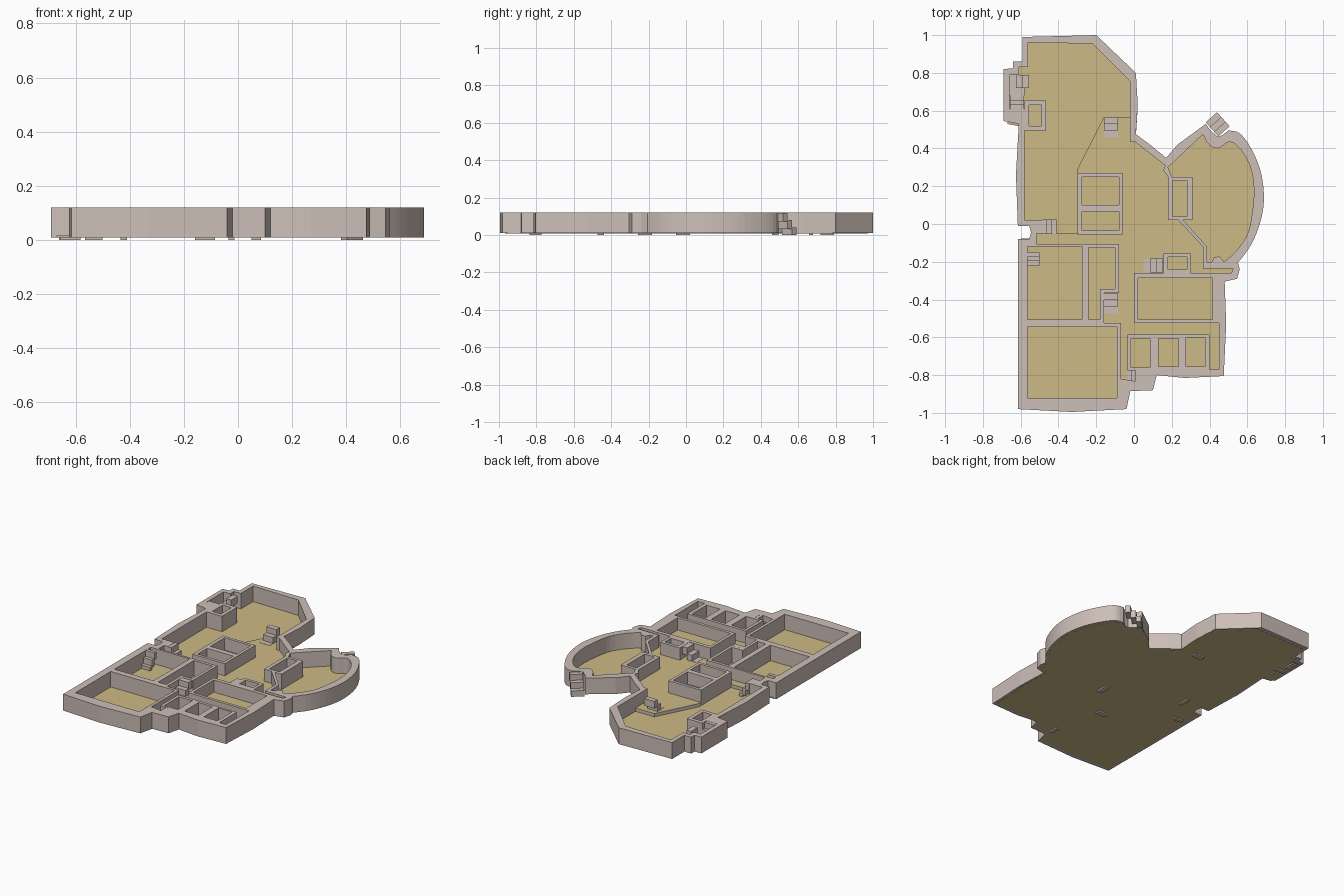
import bpy, bmesh, math
from mathutils import Matrix, Vector


def material(name, rgb):
    m = bpy.data.materials.new(name)
    m.diffuse_color = (*rgb, 1)
    return m


STONE = material("pale_stone", (0.61, 0.52, 0.475))
SAND = material("sand_floor", (0.61, 0.49, 0.24))


def rect(x0, x1, y0, y1):
    return [(x0, y0), (x1, y0), (x1, y1), (x0, y1)]


def smooth(pts, n=4):
    """Rounded run of points through pts (Catmull-Rom)."""
    p = [Vector(q) for q in pts]
    p = [p[0]] + p + [p[-1]]
    out = []
    for a, b, c, d in zip(p, p[1:], p[2:], p[3:]):
        for i in range(n):
            t = i / n
            v = 0.5 * (2 * b + (c - a) * t + (2 * a - 5 * b + 4 * c - d) * t * t
                       + (3 * b - a - 3 * c + d) * t ** 3)
            out.append((v.x, v.y))
    return out + [tuple(pts[-1])]


def slab(name, loops, z0, z1, mats):
    """Extruded plan; loops inside loops become holes and islands."""
    cu = bpy.data.curves.new(name, 'CURVE')
    cu.dimensions = '2D'
    cu.fill_mode = 'BOTH'
    cu.extrude = (z1 - z0) / 2
    for loop in loops:
        s = cu.splines.new('POLY')
        s.points.add(len(loop) - 1)
        for pt, (x, y) in zip(s.points, loop):
            pt.co = (x, y, 0, 1)
        s.use_cyclic_u = True
    tmp = bpy.data.objects.new(name + "_plan", cu)
    bpy.context.collection.objects.link(tmp)
    bpy.context.view_layer.update()
    me = bpy.data.meshes.new_from_object(tmp.evaluated_get(bpy.context.evaluated_depsgraph_get()))
    bpy.data.objects.remove(tmp)
    bm = bmesh.new()
    bm.from_mesh(me)
    bmesh.ops.remove_doubles(bm, verts=bm.verts, dist=1e-5)
    bmesh.ops.recalc_face_normals(bm, faces=bm.faces)
    bmesh.ops.translate(bm, verts=bm.verts, vec=(0, 0, (z0 + z1) / 2))
    me.materials.clear()
    for m in mats:
        me.materials.append(m)
    for f in bm.faces:
        f.smooth = False
        f.material_index = 0 if abs(f.normal.z) > 0.5 else len(mats) - 1
    bm.to_mesh(me)
    bm.free()
    me.name = name
    ob = bpy.data.objects.new(name, me)
    bpy.context.collection.objects.link(ob)
    return ob


def stairs(name, x, y, up_deg, run, width, n=3, top=0.119):
    """Flight of open steps rising along up_deg."""
    bm = bmesh.new()
    h, d = top / n, run / n
    for i in range(n):
        z0, z1 = max(0, i * h - 0.008), (i + 1) * h
        mat = (Matrix.Translation((x, y, 0)) @ Matrix.Rotation(math.radians(up_deg), 4, 'Z')
               @ Matrix.Translation((-run / 2 + d * (i + 0.5), 0, (z0 + z1) / 2))
               @ Matrix.Diagonal((d, width, z1 - z0, 1)))
        bmesh.ops.create_cube(bm, size=1, matrix=mat)
    me = bpy.data.meshes.new(name)
    bm.to_mesh(me)
    bm.free()
    me.materials.append(STONE)
    bpy.context.collection.objects.link(bpy.data.objects.new(name, me))


# Outer outline of the walls
outer = [(-.59, .99), (-.2, 1), (.01, .8), (.02, .63), (.01, .475), (.085, .42), (.17, .35),
         (.23, .42), (.38, .53), (.405, .495), (.44, .465), (.465, .468)]
outer += smooth([(.50, .495), (.56, .48), (.62, .40), (.67, .28), (.688, .14), (.67, .015),
                 (.62, -.11), (.55, -.205)])
outer += [(.56, -.24), (.545, -.29), (.48, -.305), (.488, -.53), (.475, -.805), (.27, -.815),
          (.12, -.80), (.10, -.88), (-.02, -.885), (-.04, -.98), (-.33, -.995), (-.615, -.98),
          (-.615, -.08), (-.555, -.08), (-.545, -.045), (-.555, -.01), (-.615, -.01),
          (-.625, .26), (-.61, .53), (-.69, .545), (-.69, .82), (-.64, .825), (-.64, .86),
          (-.59, .86)]

# Main hall with its corridors and niches
hall = [(-.56, .96), (-.22, .955), (-.02, .755), (-.02, .435), (.005, .435), (.165, .31),
        (.155, .285), (.18, .25), (.18, .02), (.235, .02), (.365, -.12), (.365, -.235),
        (.525, -.235), (.515, -.26), (.30, -.26), (.30, -.155), (.155, -.155), (.155, -.26),
        (0, -.26), (0, -.525), (.45, -.525), (.45, -.77), (.40, -.77), (.40, -.585),
        (-.035, -.585), (-.035, -.775), (.03, -.775), (.03, -.835), (-.07, -.82),
        (-.07, -.525), (-.16, -.525), (-.16, -.365), (-.08, -.365), (-.08, -.105),
        (-.515, -.105), (-.515, -.05), (-.485, -.05), (-.485, .02), (-.58, .02), (-.58, .495),
        (-.465, .495), (-.465, .655), (-.58, .655), (-.58, .61), (-.66, .61), (-.66, .79),
        (-.61, .79), (-.61, .83), (-.56, .83)]

# Round chamber on the east side
chamber = [(.18, .30), (.365, .475)]
chamber += smooth([(.385, .435), (.41, .41), (.45, .402), (.505, .435), (.56, .40), (.615, .305),
                   (.635, .185), (.625, .055), (.60, -.055), (.535, -.15), (.475, -.20)])
chamber += [(.455, -.172), (.425, -.175), (.41, -.205), (.387, -.205), (.387, -.12),
            (.26, .02), (.31, .02), (.31, .25), (.2, .25)]

# Small rooms, and the free-standing block in the hall
rooms = [rect(*r) for r in (
    (-.565, -.09, -.92, -.545), (-.565, -.275, -.505, -.12), (.02, .415, -.505, -.285),
    (-.015, .085, -.76, -.605), (.13, .235, -.755, -.605), (.275, .375, -.755, -.60),
    (.205, .28, .04, .23), (.18, .28, -.24, -.175), (-.555, -.49, .52, .63),
    (-.30, -.06, -.055, .27), (-.275, -.08, .10, .25), (-.275, -.08, -.035, .065))]
rooms.append([(-.24, -.125), (-.10, -.125), (-.10, -.345), (-.18, -.345), (-.18, -.505),
              (-.24, -.505)])

slab("walls", [outer, hall, chamber] + rooms, 0.01, 0.12, [STONE])

# Ground floor and the raised floor of the eastern half
slab("ground_floor", [[(x * .972, y * .972) for x, y in outer]], 0.009, 0.016, [SAND])
raised = [(-.16, .565), (-.01, .565), (-.01, .445), (.16, .325), (.17, .29), (.19, .25),
          (.19, .03), (.25, .03), (.375, -.12), (.375, -.225), (.53, -.225), (.525, -.27),
          (.46, -.28), (.46, -.78), (.04, -.78), (.04, -.84), (-.08, -.83), (-.08, -.535),
          (-.17, -.535), (-.17, -.355), (-.09, -.355), (-.09, -.115), (-.525, -.115),
          (-.525, -.05), (-.30, -.05), (-.30, .29)]
slab("raised_floor", [raised], 0.0125, 0.038, [SAND, STONE])

# Landing in the west annex
slab("annex_landing", [rect(-.661, -.58, .679, .721)], 0.012, 0.04, [STONE])

# Stairs: centre, rising direction, run, width
for name, *args in (
        ("hall_stairs", -.122, .512, 90, .105, .075),
        ("room_stairs", -.533, -.185, 90, .07, .065),
        ("alcove_stairs", -.122, -.42, 90, .105, .075),
        ("entrance_stairs", -.447, -.015, 180, .075, .075),
        ("vault_stairs", .102, -.22, 0, .105, .075),
        ("south_stairs", -.003, -.805, 0, .065, .065),
        ("annex_stairs", -.608, .755, 0, .105, .07),
        ("annex_lower_stairs", -.62, .645, 270, .07, .075),
        ("chamber_stairs", .443, .528, -48, .1, .08)):
    stairs(name, *args)
